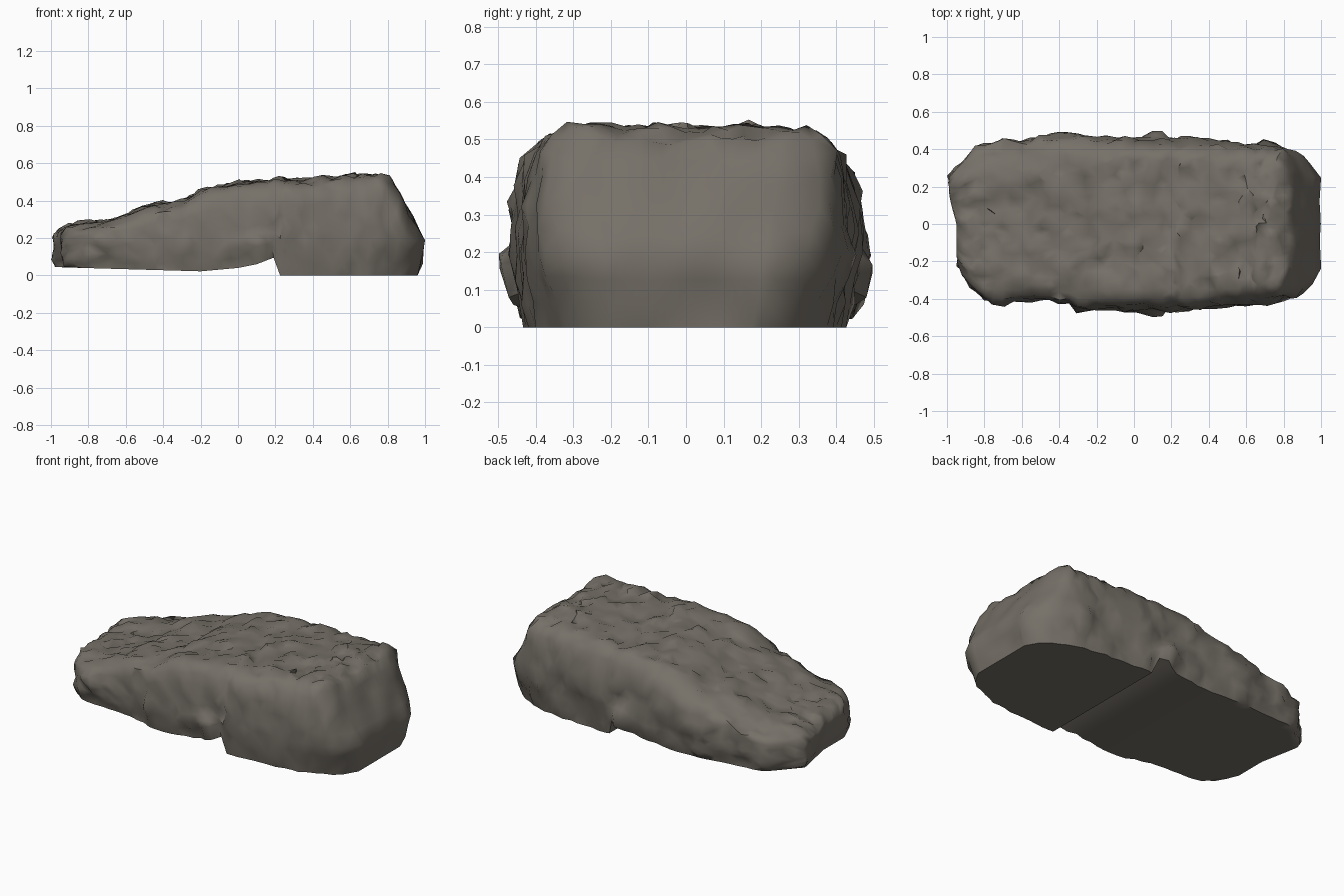
import bpy
import bmesh
import math
import random
from mathutils import Vector, noise

random.seed(7)
if "Cube" in bpy.data.objects:
    bpy.data.objects.remove(bpy.data.objects["Cube"], do_unlink=True)

# Outline curves along the length of the rock: (position, value)
TOP = [(-1, .22), (-.93, .26), (-.7, .285), (-.45, .375), (-.3, .395), (-.18, .45),
       (0, .49), (.25, .507), (.6, .525), (.9, .53), (1, .505)]
BOTTOM = [(-1, .045), (-.2, .022), (0, .04), (.1, .06), (.19, .095), (.225, 0), (1, 0)]
FRONT = [(-1, .2), (-.9, .32), (-.78, .4), (-.5, .4), (-.34, .42), (-.29, .455),
         (0, .45), (.3, .445), (.78, .41), (.93, .35), (1, .23)]
BACK = [(-1, .25), (-.82, .42), (-.6, .44), (-.4, .465), (-.2, .45), (.2, .44),
        (.5, .42), (.8, .41), (.93, .35), (1, .23)]


def curve(points, t):
    for (a, p), (b, q) in zip(points, points[1:]):
        if t <= b:
            return p + (q - p) * max(0, t - a) / (b - a)
    return points[-1][1]


def rough(p, scale, seed):
    return noise.noise(p * scale + Vector((seed, seed * 2, seed * 3)))


def shape(co):
    """Map a point on the unit block to the rock surface."""
    u, v, w = co
    # The step under the rock fades out quickly up the sides
    z = curve(TOP, u) * w + curve(BOTTOM, u) * (1 - w) ** 2

    # Sides bulge at mid height and draw in toward the top and bottom edges
    width = curve(FRONT if v < 0 else BACK, u)
    under = max(0, (.3 - w) / .3)
    toe = max(0, min(1, (u - .55) / .3))
    width *= 1 - .12 * max(0, (w - .6) / .4) ** 2 - under * (.04 + .1 * toe)
    end = max(0, (u - .8) / .2)
    width += end * .08 * max(0, (w - .4) / .6)
    y = v * width

    # Right end leans back above its toe; left end is skewed in plan
    lean = -.17 * ((w - .4) / .6) ** .8 if w > .4 else -.04 * (.4 - w) / .4
    x = u + lean * max(0, (u - .55) / .45)
    if u < -.8:
        skew = .05 * min(1, max(0, (.25 - y) / .25))
        x += (-.8 - u) / .2 * (skew + .02 * under)

    # Broken stone texture, leaving the underside plain
    p = Vector((x, y, z))
    if w > .99:
        edge = max(0, abs(v) - .85) / .15
        z += .02 * rough(p, 7, 1) + .02 * rough(p, 17, 2) - .02 * edge
        if abs(v) < .95 and abs(u) < .97:
            x += random.uniform(-.015, .015)
            y += random.uniform(-.015, .015)
            z += random.uniform(-.01, .01)
    elif abs(v) > .99:
        # Hollow above the notch on both sides
        reach = .08 if x < .13 else .05
        dent = math.exp(-((x - .13) / reach) ** 2 - ((z - .12) / .08) ** 2)
        lumps = .045 * rough(p, 5, 3) + .03 * rough(p, 11, 4)
        y += math.copysign(lumps * (1 - .5 * under) - .08 * dent, v)
        if w > .01:
            y += random.uniform(-.008, .008)
            z += random.uniform(-.008, .008)
            x += random.uniform(-.01, .01)
            z += .05 * dent
    if abs(u) > .99 and .01 < w < .99:
        x += .02 * rough(p, 6, 5)
    return Vector((min(1, max(-1, x)), y, max(0, z)))


# Rock body: a block cut into a grid and shaped
bm = bmesh.new()
bmesh.ops.create_cube(bm, size=2)
for vert in bm.verts:
    vert.co.z = (vert.co.z + 1) / 2


def slice_block(axis, positions):
    normal = Vector((0, 0, 0))
    normal[axis] = 1
    for pos in positions:
        bmesh.ops.bisect_plane(bm, geom=bm.verts[:] + bm.edges[:] + bm.faces[:],
                               plane_co=normal * pos, plane_no=normal)


slice_block(0, [-1 + i / 20 for i in range(1, 40) if i != 24] + [.19, .225])
slice_block(1, [-1 + i / 9 for i in range(1, 18)])
slice_block(2, [i / 8 for i in range(1, 8)])
for vert in bm.verts:
    vert.co = shape(vert.co)
bmesh.ops.triangulate(bm, faces=bm.faces[:], quad_method='SHORT_EDGE')
bmesh.ops.recalc_face_normals(bm, faces=bm.faces[:])
mesh = bpy.data.meshes.new("rock")
bm.to_mesh(mesh)
bm.free()
rock = bpy.data.objects.new("rock", mesh)
bpy.context.collection.objects.link(rock)

# Stone colour
stone = bpy.data.materials.new("warm grey stone")
stone.use_nodes = True
colour = (.18, .162, .137, 1)
stone.diffuse_color = colour
stone.node_tree.nodes["Principled BSDF"].inputs["Base Color"].default_value = colour
mesh.materials.append(stone)

bpy.ops.object.select_all(action='DESELECT')
rock.select_set(True)
bpy.context.view_layer.objects.active = rock
bpy.ops.object.shade_smooth_by_angle(angle=math.radians(60))
